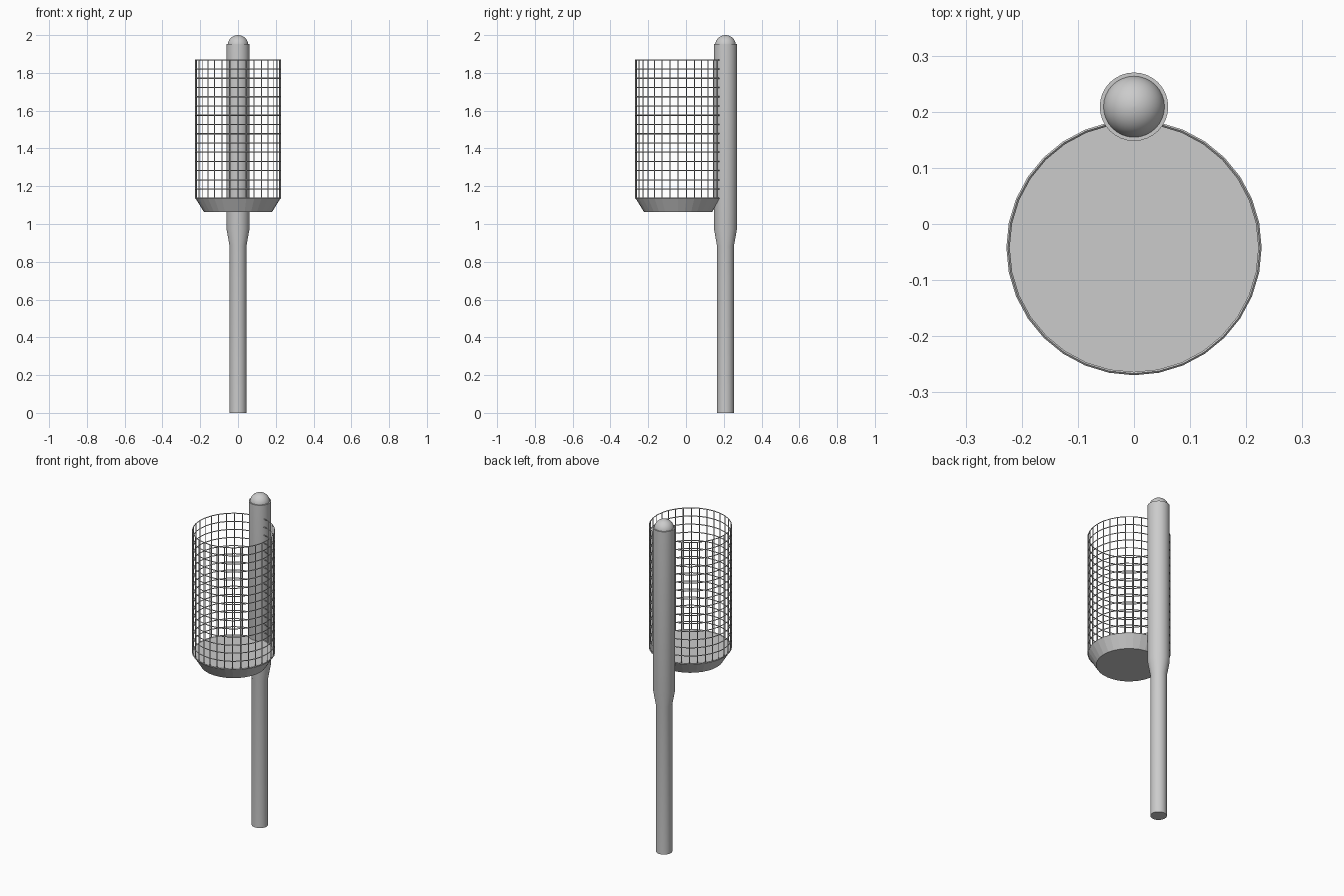
import bpy, bmesh
from math import cos, sin, pi, radians

if "Cube" in bpy.data.objects:
    bpy.data.objects.remove(bpy.data.objects["Cube"])

SIDES = 32
BASKET_Y, POLE_Y = -0.042, 0.209


def revolve(name, profile, y, cap_bottom=True, cap_top=True, smooth=None):
    """Turn a list of (radius, z) rings into a lathed object centred on x=0."""
    bm = bmesh.new()
    rings = [[bm.verts.new((r * sin(2 * pi * i / SIDES), y - r * cos(2 * pi * i / SIDES), z))
              for i in range(SIDES)] for r, z in profile]
    for a, b in zip(rings, rings[1:]):
        for i in range(SIDES):
            j = (i + 1) % SIDES
            bm.faces.new((a[i], a[j], b[j], b[i]))
    if cap_bottom:
        bm.faces.new(rings[0][::-1])
    if cap_top:
        bm.faces.new(rings[-1])
    mesh = bpy.data.meshes.new(name)
    bm.to_mesh(mesh)
    bm.free()
    obj = bpy.data.objects.new(name, mesh)
    bpy.context.collection.objects.link(obj)
    if smooth:
        bpy.ops.object.select_all(action='DESELECT')
        obj.select_set(True)
        bpy.context.view_layer.objects.active = obj
        bpy.ops.object.shade_smooth_by_angle(angle=radians(smooth))
    return obj


# Pole: narrow shaft, taper, thicker upper shaft
revolve("pole", [(0.045, 0), (0.045, 0.885), (0.061, 0.975), (0.061, 1.953)],
        POLE_Y, smooth=30)

# Rounded knob on top of the pole
R = 0.055
dome = [(R * cos(t * pi / 20), 2.0 - R + R * sin(t * pi / 20)) for t in range(10)]
dome = [(R, 1.93)] + dome + [(0.0005, 2.0)]
revolve("pole_knob", dome, POLE_Y, smooth=30)

# Solid sloped tray under the basket
revolve("basket_base", [(0.18, 1.063), (0.225, 1.136)], BASKET_Y)

# Wire mesh basket: open grid cylinder turned into wires
ROWS = 15
Z0, Z1 = 1.136, 1.869
rings = [(0.2245, Z0 + (Z1 - Z0) * k / ROWS) for k in range(ROWS + 1)]
basket = revolve("wire_basket", rings, BASKET_Y, cap_bottom=False, cap_top=False)
wire = basket.modifiers.new("wires", 'WIREFRAME')
wire.thickness = 0.006
wire.offset = 0
wire.use_boundary = True
wire.use_replace = True
wire.use_even_offset = True
